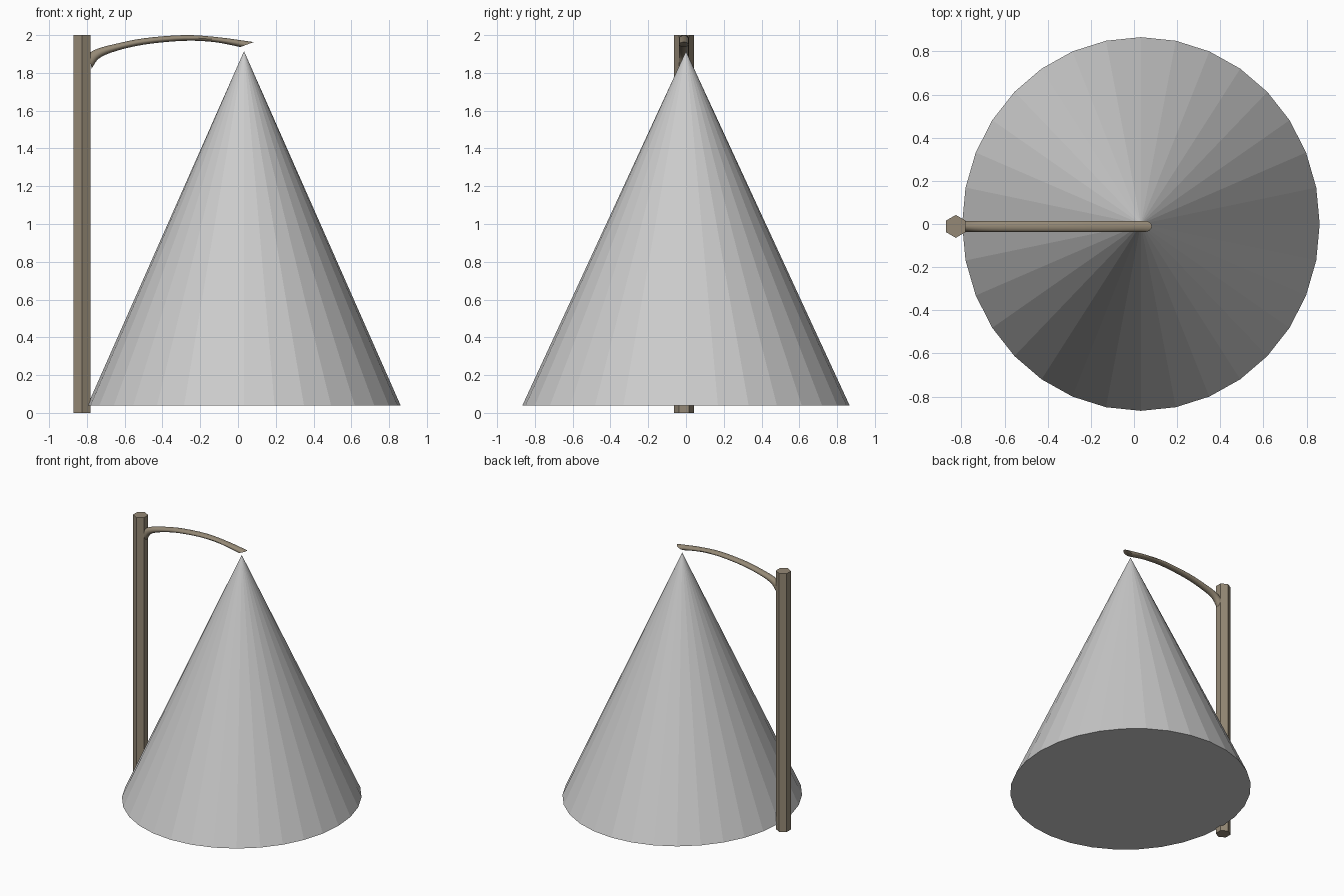
import bpy, bmesh, math
from mathutils import Vector, Matrix

if "Cube" in bpy.data.objects:
    bpy.data.objects.remove(bpy.data.objects["Cube"])

wood = bpy.data.materials.new("dark_wood")
wood.diffuse_color = (0.30, 0.25, 0.18, 1)
wood.use_nodes = True
wood.node_tree.nodes["Principled BSDF"].inputs["Base Color"].default_value = wood.diffuse_color


def finish(name, bm, mat=None, smooth=False):
    bmesh.ops.recalc_face_normals(bm, faces=bm.faces)
    me = bpy.data.meshes.new(name)
    bm.to_mesh(me)
    bm.free()
    ob = bpy.data.objects.new(name, me)
    bpy.context.collection.objects.link(ob)
    if mat:
        me.materials.append(mat)
    if smooth:
        bpy.context.view_layer.objects.active = ob
        ob.select_set(True)
        bpy.ops.object.shade_smooth_by_angle(angle=math.radians(40))
        ob.select_set(False)
    return ob


def cone(name, sides, r1, r2, scale, z0, z1, x, y, mat=None):
    bm = bmesh.new()
    bmesh.ops.create_cone(bm, cap_ends=True, segments=sides, radius1=r1, radius2=r2, depth=z1 - z0,
                          matrix=Matrix.Translation((x, y, (z0 + z1) / 2)) @ Matrix.Diagonal((*scale, 1, 1)))
    bmesh.ops.remove_doubles(bm, verts=bm.verts, dist=1e-5)
    return finish(name, bm, mat)


# faceted shade, slightly narrower across x
cone("cone_shade", 32, 0.866, 0, (0.957, 1), 0.04, 1.915, 0.032, 0)

# hexagonal upright post
cone("post", 6, 0.053, 0.053, (1, 1), 0, 2, -0.826, -0.011, wood)

# curved arm: upper and lower edge (x, z) of each cross-section
edges = [
    (-0.79, 1.905, -0.775, 1.822), (-0.74, 1.929, -0.735, 1.877),
    (-0.655, 1.952, -0.645, 1.916), (-0.50, 1.983, -0.49, 1.951),
    (-0.283, 2.0, -0.283, 1.970), (-0.098, 1.988, -0.125, 1.963),
    (0.083, 1.963, 0.013, 1.937),
]


def spline(a, b, c, d, t):
    return 0.5 * (2 * b + (c - a) * t + (2 * a - 5 * b + 4 * c - d) * t * t
                  + (3 * b - a - 3 * c + d) * t ** 3)


pts = [Vector(e) for e in edges]
pts = [2 * pts[0] - pts[1]] + pts + [2 * pts[-1] - pts[-2]]
sections = [spline(*pts[i:i + 4], k / 4) for i in range(len(pts) - 3) for k in range(4)] + [pts[-2]]

bm = bmesh.new()
N = 16
rings = []
for s in sections:
    top, low = Vector((s[0], -0.011, s[1])), Vector((s[2], -0.011, s[3]))
    mid, half = (top + low) / 2, (top - low) / 2
    rings.append([bm.verts.new(mid + half * math.cos(a) + Vector((0, 0.026 * math.sin(a), 0)))
                  for a in (math.tau * j / N for j in range(N))])
for p, q in zip(rings, rings[1:]):
    for j in range(N):
        k = (j + 1) % N
        bm.faces.new((p[j], p[k], q[k], q[j]))
bm.faces.new(rings[0])
bm.faces.new(rings[-1])
finish("hanging_arm", bm, wood, smooth=True)
